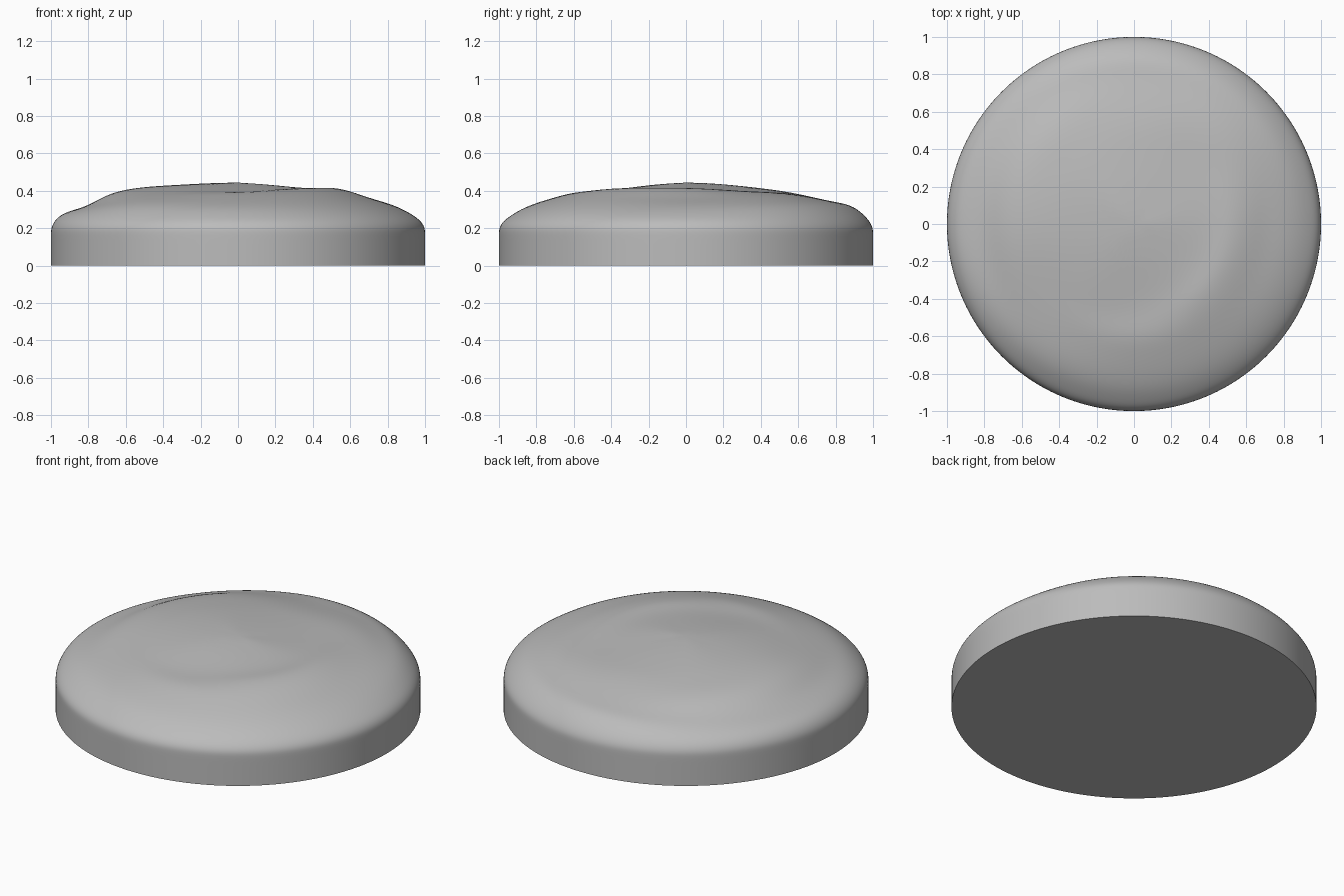
import bpy, bmesh, math

cube = bpy.data.objects.get("Cube")
if cube:
    bpy.data.objects.remove(cube, do_unlink=True)

SEGMENTS = 48
SCALE = 1.003  # makes up for the slight shrink of subdivision

# Shoulder-to-summit heights (thousandths) along eight compass directions
radii = [0.2, 0.4, 0.5, 0.6, 0.7, 0.8, 0.88, 0.94, 0.98, 1]
summit = 0.445
heights = [
    [430, 408, 420, 399, 361, 334, 302, 267, 237, 200],  # east, ridge crest
    [425, 402, 397, 393, 380, 350, 325, 280, 237, 200],  # north-east
    [430, 410, 400, 383, 360, 338, 325, 283, 240, 200],  # north
    [440, 425, 412, 400, 378, 330, 304, 275, 240, 200],  # north-west, step
    [438, 427, 420, 407, 380, 320, 297, 277, 242, 200],  # west, step
    [435, 415, 400, 385, 365, 340, 310, 270, 235, 200],  # south-west
    [430, 402, 394, 392, 365, 335, 303, 265, 235, 200],  # south, ridge crest
    [428, 408, 418, 400, 370, 338, 305, 270, 235, 200],  # south-east
]


def height(ring, turn):
    """Smooth periodic blend between the compass directions."""
    i, t = int(turn), turn % 1
    a, b, c, d = (heights[(i + k) % len(heights)][ring] for k in (-1, 0, 1, 2))
    bend = 2 * a - 5 * b + 4 * c - d
    twist = 3 * (b - c) + d - a
    return (b + 0.5 * t * (c - a + t * (bend + t * twist))) / 1000


def add_ring(bm, radius, height_at):
    ring = []
    for s in range(SEGMENTS):
        angle = math.tau * s / SEGMENTS
        r = radius * SCALE
        z = height_at(s * len(heights) / SEGMENTS)
        ring.append(bm.verts.new((r * math.cos(angle), r * math.sin(angle), z)))
    return ring


# Uneven domed top
bm = bmesh.new()
rings = [add_ring(bm, r, lambda turn, k=k: height(k, turn))
         for k, r in enumerate(radii)]

# Straight side wall
for z in (0.16, 0):
    rings.append(add_ring(bm, 1, lambda turn, z=z: z))

for inner, outer in zip(rings, rings[1:]):
    for s in range(SEGMENTS):
        n = (s + 1) % SEGMENTS
        bm.faces.new((inner[s], outer[s], outer[n], inner[n]))

# Summit fan and flat underside
peak = bm.verts.new((0, 0, summit))
for s in range(SEGMENTS):
    bm.faces.new((peak, rings[0][s], rings[0][(s + 1) % SEGMENTS]))
bm.faces.new(reversed(rings[-1]))

# Keep the bottom rim crisp
crease = bm.edges.layers.float.new("crease_edge")
for edge in bm.edges:
    if all(v.co.z == 0 for v in edge.verts):
        edge[crease] = 1

mesh = bpy.data.meshes.new("domed_disc")
bm.to_mesh(mesh)
bm.free()
disc = bpy.data.objects.new("domed_disc", mesh)
bpy.context.collection.objects.link(disc)

# Plain grey finish
grey = bpy.data.materials.new("plain_grey")
grey.use_nodes = True
colour = (0.5, 0.5, 0.5, 1)
grey.diffuse_color = colour
grey.node_tree.nodes["Principled BSDF"].inputs["Base Color"].default_value = colour
mesh.materials.append(grey)

bpy.ops.object.select_all(action="DESELECT")
disc.select_set(True)
bpy.context.view_layer.objects.active = disc
bpy.ops.object.shade_smooth_by_angle(angle=math.radians(60))

smooth = disc.modifiers.new("smooth_surface", "SUBSURF")
smooth.levels = smooth.render_levels = 2
